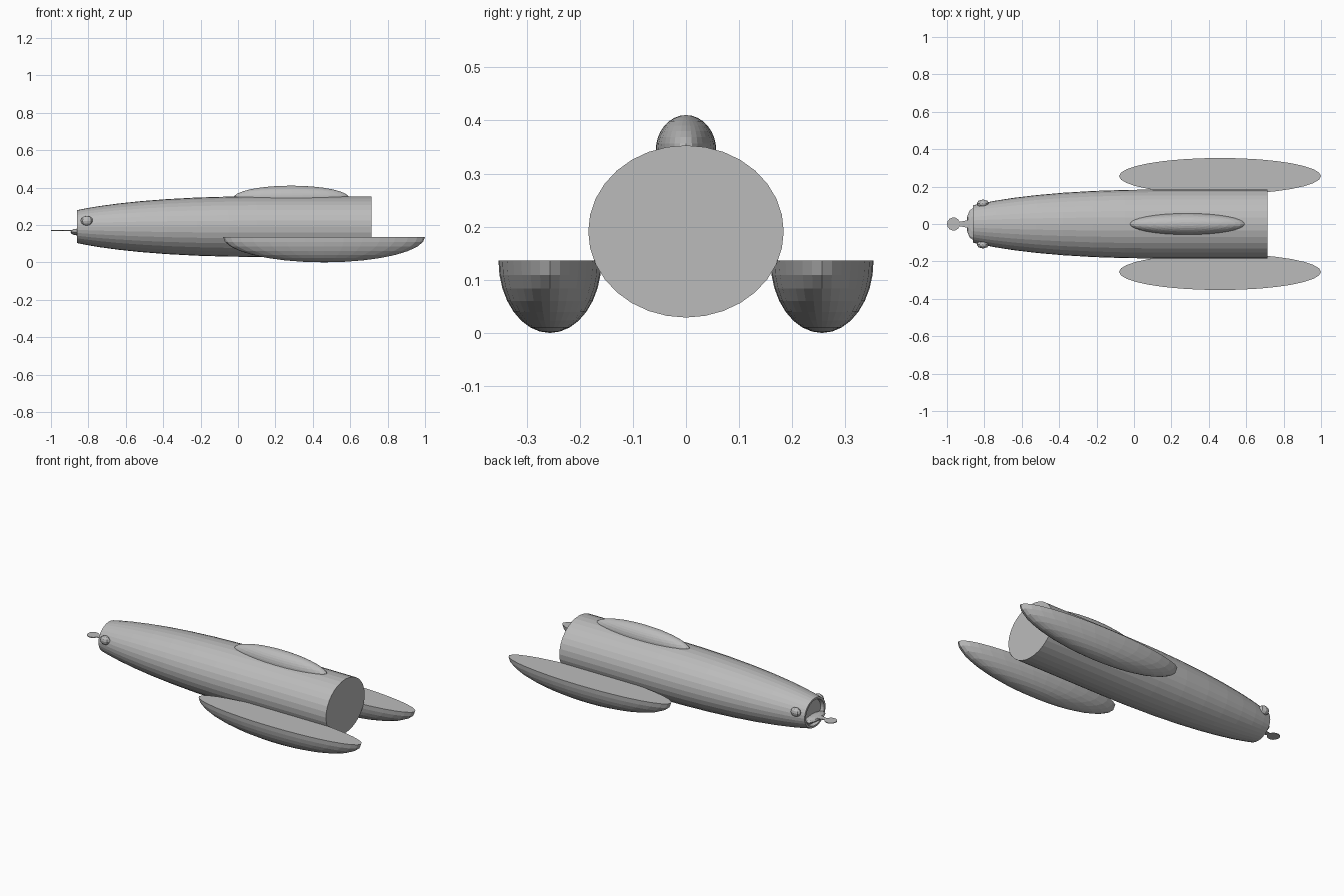
import bpy, bmesh, math
from mathutils import Matrix, Vector

if "Cube" in bpy.data.objects:
    bpy.data.objects.remove(bpy.data.objects["Cube"])

grey = bpy.data.materials.new("plain grey")
grey.diffuse_color = (0.5, 0.5, 0.5, 1)
grey.use_nodes = True
grey.node_tree.nodes["Principled BSDF"].inputs["Base Color"].default_value = grey.diffuse_color


def finish(bm, name):
    bmesh.ops.recalc_face_normals(bm, faces=bm.faces)
    mesh = bpy.data.meshes.new(name)
    bm.to_mesh(mesh)
    bm.free()
    mesh.materials.append(grey)
    obj = bpy.data.objects.new(name, mesh)
    bpy.context.collection.objects.link(obj)
    return obj


def ellipsoid(name, centre, radii, half=0, segs=32, rings=16):
    """Ellipsoid; half=1 keeps the upper half, -1 the lower half, closed flat."""
    bm = bmesh.new()
    bmesh.ops.create_uvsphere(bm, u_segments=segs, v_segments=rings, radius=1)
    if half:
        geom = bm.verts[:] + bm.edges[:] + bm.faces[:]
        bmesh.ops.bisect_plane(bm, geom=geom, dist=1e-4, plane_co=(0, 0, 0),
                               plane_no=(0, 0, -half), clear_outer=True)
        bmesh.ops.holes_fill(bm, edges=[e for e in bm.edges if e.is_boundary], sides=0)
    bmesh.ops.transform(bm, verts=bm.verts,
                        matrix=Matrix.Translation(centre) @ Matrix.Diagonal((*radii, 1)))
    return finish(bm, name)


# Body: elliptical rings, rounded taper to a recessed snout, flat rear
SEGS = 32
bm = bmesh.new()
sections = [(-0.84, 0.44), (-0.86, 0.47)]
for x in (-0.86, -0.81, -0.74, -0.64, -0.52, -0.38, -0.22, -0.05, 0.1, 0.715):
    sections.append((x, math.sqrt(1 - (min(x - 0.1, 0) / 1.143) ** 2)))
rings = []
for x, s in sections:
    rings.append([bm.verts.new((x, 0.184 * s * math.cos(2 * math.pi * i / SEGS),
                                0.191 + 0.162 * s * math.sin(2 * math.pi * i / SEGS)))
                  for i in range(SEGS)])
for a, b in zip(rings, rings[1:]):
    for i in range(SEGS):
        j = (i + 1) % SEGS
        bm.faces.new((a[i], a[j], b[j], b[i]))
bm.faces.new(rings[0])
bm.faces.new(rings[-1])
finish(bm, "body")

# Top bump and the two side floats
ellipsoid("top_bump", (0.285, 0, 0.343), (0.31, 0.057, 0.067), 1)
for side, label in ((1, "left"), (-1, "right")):
    ellipsoid(label + "_float", (0.46, side * 0.256, 0.136), (0.54, 0.097, 0.136), -1)
    ellipsoid(label + "_eye", (-0.808, side * 0.109, 0.222), (0.033, 0.022, 0.026), 0, 8, 6)

# Lip across the snout
ellipsoid("lip", (-0.86, 0, 0.162), (0.036, 0.085, 0.018), 0, 12, 6)

# Flat tongue with a round tip, outlined in the top view
bm = bmesh.new()
pts = [(-0.86, -0.02), (-0.90, -0.018), (-0.93, -0.012)]
for i in range(13):
    a = math.radians(-20 - i * 320 / 12)
    pts.append((-0.965 + 0.035 * math.cos(a), 0.035 * math.sin(a)))
pts += [(-0.93, 0.012), (-0.90, 0.018), (-0.86, 0.02)]
face = bm.faces.new([bm.verts.new((x, y, 0.168)) for x, y in pts])
ext = bmesh.ops.extrude_face_region(bm, geom=[face])
bmesh.ops.translate(bm, vec=Vector((0, 0, 0.004)),
                    verts=[v for v in ext["geom"] if isinstance(v, bmesh.types.BMVert)])
finish(bm, "tongue")
